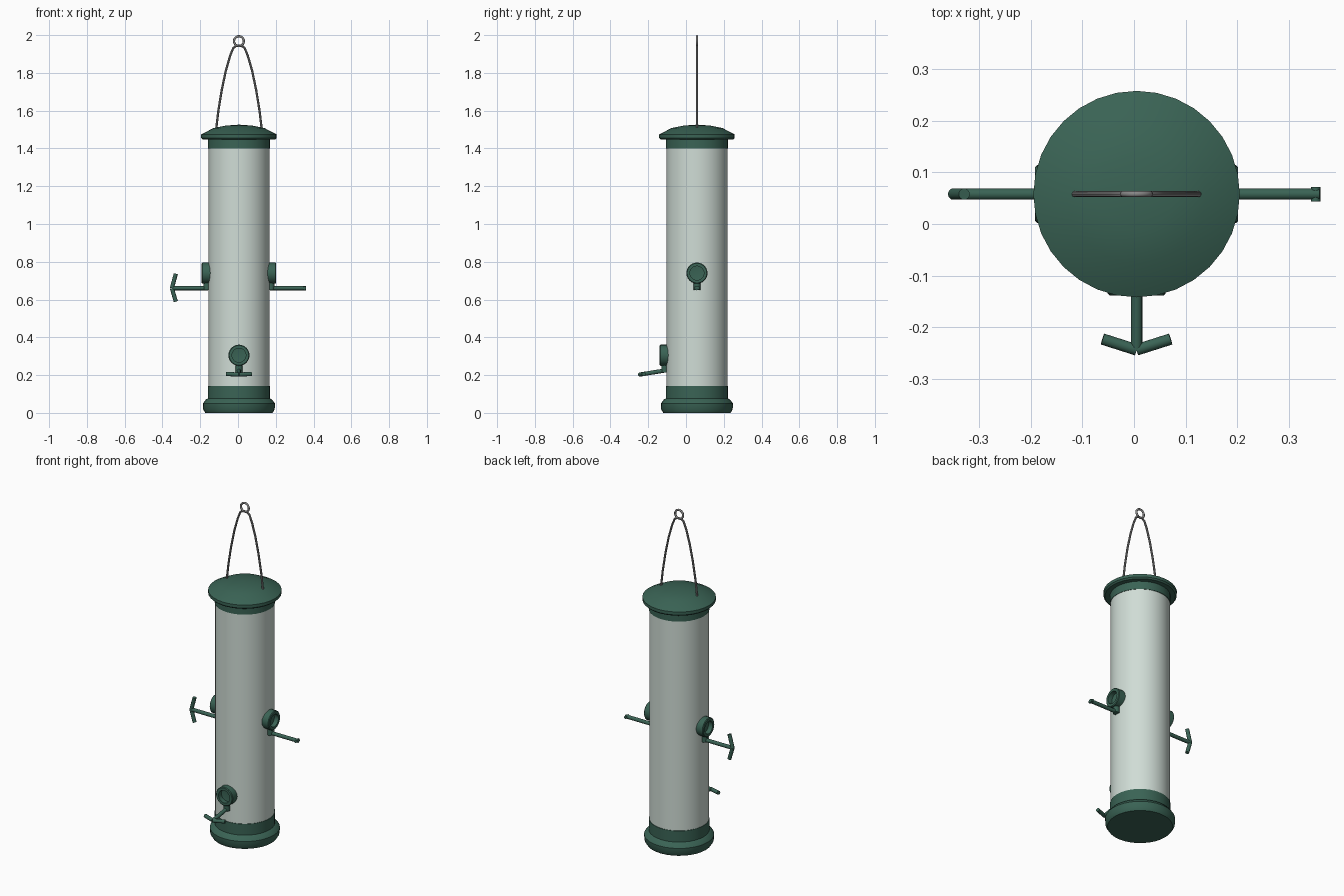
import bpy, bmesh, math
from mathutils import Vector, Matrix

if "Cube" in bpy.data.objects:
    bpy.data.objects.remove(bpy.data.objects["Cube"])

AXIS = Vector((0.005, 0.058, 0))


def material(name, rgb):
    m = bpy.data.materials.new(name)
    m.diffuse_color = (*rgb, 1)
    m.use_nodes = True
    m.node_tree.nodes["Principled BSDF"].inputs["Base Color"].default_value = m.diffuse_color
    return m


GREEN = material("dark_green", (0.042, 0.125, 0.09))
TUBE = material("frosted_clear", (0.63, 0.72, 0.67))
STEEL = material("grey_wire", (0.24, 0.24, 0.24))


def finish(ob, mat, angle=35):
    ob.data.materials.append(mat)
    bpy.ops.object.select_all(action='DESELECT')
    ob.select_set(True)
    bpy.context.view_layer.objects.active = ob
    bpy.ops.object.shade_smooth_by_angle(angle=math.radians(angle))
    return ob


def new_object(name, bm, mat, matrix):
    bmesh.ops.recalc_face_normals(bm, faces=bm.faces)
    bm.transform(matrix)
    me = bpy.data.meshes.new(name)
    bm.to_mesh(me)
    bm.free()
    ob = bpy.data.objects.new(name, me)
    bpy.context.collection.objects.link(ob)
    return finish(ob, mat)


def lathe(name, profile, mat, matrix, sides=32):
    """Spin (radius, height) points around local z."""
    bm = bmesh.new()
    verts = [bm.verts.new((r, 0, z)) for r, z in profile]
    edges = [bm.edges.new(p) for p in zip(verts, verts[1:])]
    bmesh.ops.spin(bm, geom=verts + edges, axis=(0, 0, 1), cent=(0, 0, 0),
                   angle=math.tau, steps=sides, use_duplicate=False)
    bmesh.ops.remove_doubles(bm, verts=bm.verts, dist=1e-5)
    return new_object(name, bm, mat, matrix)


def rod(name, a, b, radius, matrix, sides=16):
    a, b = Vector(a), Vector(b)
    d = b - a
    bm = bmesh.new()
    bmesh.ops.create_cone(bm, cap_ends=True, segments=sides, radius1=radius,
                          radius2=radius, depth=d.length)
    turn = d.to_track_quat('Z', 'Y').to_matrix().to_4x4()
    return new_object(name, bm, GREEN, matrix @ Matrix.Translation((a + b) / 2) @ turn)


centre = Matrix.Translation(AXIS)

# Seed tube, base and lid
lathe("seed_tube", [(0, 0.10), (0.162, 0.10), (0.162, 1.43), (0, 1.43)], TUBE, centre, 48)
lathe("base", [(0, 0), (0.178, 0), (0.189, 0.018), (0.191, 0.05), (0.174, 0.072),
               (0.165, 0.076), (0.165, 0.143), (0, 0.143)], GREEN, centre)
lathe("lid_collar", [(0, 1.40), (0.165, 1.40), (0.165, 1.452), (0, 1.452)], GREEN, centre)
lathe("lid", [(0, 1.448), (0.192, 1.448), (0.2, 1.456), (0.2, 1.474), (0.135, 1.508),
              (0.07, 1.521), (0, 1.526)], GREEN, centre)


def feeding_station(side, angle, z, drop, crossbar):
    """Local +x points outward from the tube; crossbar is the arm direction."""
    frame = centre @ Matrix.Rotation(math.radians(angle), 4, 'Z') @ Matrix.Translation((0, 0, z))
    outward = frame @ Matrix.Rotation(math.pi / 2, 4, 'Y')
    # Round port with a recessed opening
    lathe(side + "_port", [(0, 0.166), (0.037, 0.170), (0.037, 0.197), (0.052, 0.197),
                           (0.056, 0.193), (0.056, 0.145), (0, 0.145)], GREEN, outward, 24)
    # Neck and perch
    rod(side + "_neck", (0.170, 0, -0.09), (0.170, 0, -0.045), 0.018, frame)
    tip = Vector((0.355, 0, -0.08)) if drop == 0 else Vector((0.302, 0, -0.08 - drop))
    rod(side + "_perch", (0.165, 0, -0.08), tip, 0.011, frame)
    # Swept-back crossbar arms
    if crossbar:
        for i, s in enumerate((-1, 1)):
            arm = Vector(crossbar) * s * 0.066
            rod(f"{side}_crossbar_{i + 1}", tip, tip + arm + Vector((-0.021, 0, 0.003)),
                0.011, frame)
    else:
        rod(side + "_perch_tip", tip + Vector((-0.008, -0.014, 0)),
            tip + Vector((-0.008, 0.014, 0)), 0.009, frame)


feeding_station("right", 0, 0.74, 0, None)
feeding_station("left", 180, 0.74, 0, (0, 0, 1.12))
feeding_station("front", -90, 0.305, 0.022, (0, 1, 0))

# Hanging wire
half = [(0.122, 1.49), (0.109, 1.60), (0.091, 1.71), (0.070, 1.81), (0.047, 1.89),
        (0.030, 1.932), (0.014, 1.943)]
path = [(-x, z) for x, z in half] + [(0, 1.944)] + [(x, z) for x, z in reversed(half)]
cu = bpy.data.curves.new("hanging_wire", 'CURVE')
cu.dimensions = '3D'
cu.bevel_depth = 0.006
cu.bevel_resolution = 2
cu.use_fill_caps = True
sp = cu.splines.new('POLY')
sp.points.add(len(path) - 1)
for p, (x, z) in zip(sp.points, path):
    p.co = (AXIS.x + x, AXIS.y, z, 1)
wire = bpy.data.objects.new("hanging_wire", cu)
bpy.context.collection.objects.link(wire)
bpy.ops.object.select_all(action='DESELECT')
wire.select_set(True)
bpy.context.view_layer.objects.active = wire
bpy.ops.object.convert(target='MESH')
finish(bpy.context.object, STEEL)

# Hanging ring
bpy.ops.mesh.primitive_torus_add(major_radius=0.026, minor_radius=0.006, major_segments=32,
                                 minor_segments=10, location=(AXIS.x, AXIS.y, 1.968),
                                 rotation=(math.pi / 2, 0, 0))
ring = bpy.context.object
ring.name = "hanging_ring"
finish(ring, STEEL, 60)
